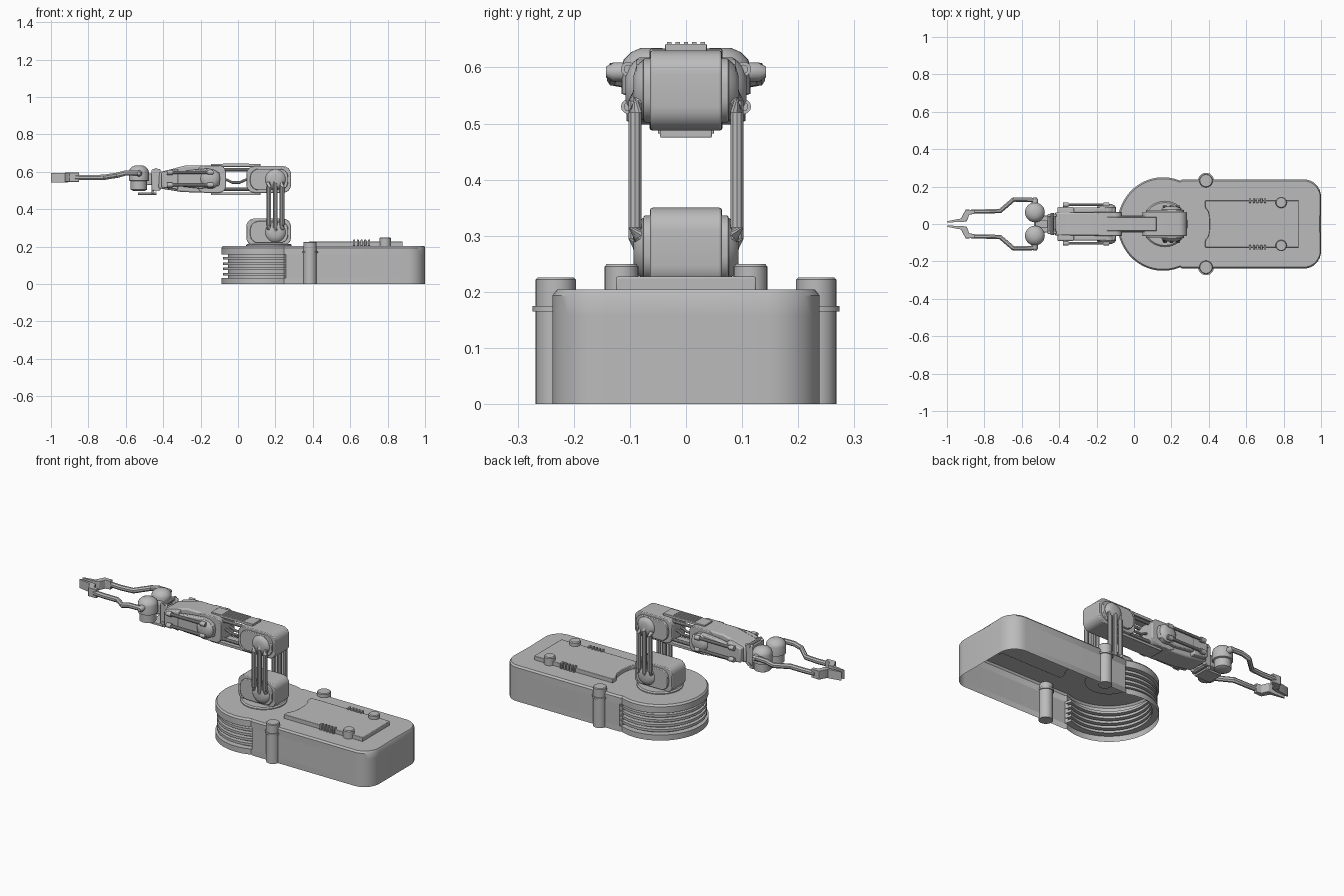
import bpy, bmesh, math
from mathutils import Vector

if "Cube" in bpy.data.objects:
    bpy.data.objects.remove(bpy.data.objects["Cube"])

grey = bpy.data.materials.new("plain_grey")
grey.diffuse_color = (0.5, 0.5, 0.5, 1)
grey.use_nodes = True
grey.node_tree.nodes["Principled BSDF"].inputs["Base Color"].default_value = grey.diffuse_color


def finish(name, bm, bevel=0.0, smooth=True):
    bmesh.ops.recalc_face_normals(bm, faces=bm.faces)
    me = bpy.data.meshes.new(name)
    bm.to_mesh(me)
    bm.free()
    me.materials.append(grey)
    ob = bpy.data.objects.new(name, me)
    bpy.context.collection.objects.link(ob)
    if bevel:
        m = ob.modifiers.new("bevel", 'BEVEL')
        m.width, m.segments, m.limit_method = bevel, 2, 'ANGLE'
    if smooth:
        bpy.ops.object.select_all(action='DESELECT')
        ob.select_set(True)
        bpy.context.view_layer.objects.active = ob
        bpy.ops.object.shade_smooth_by_angle(angle=math.radians(35))
    return ob


def loft(name, rings, cap_start=True, cap_end=True, bevel=0.0):
    bm = bmesh.new()
    vs = [[bm.verts.new(p) for p in r] for r in rings]
    n = len(vs[0])
    for a, b in zip(vs, vs[1:]):
        for i in range(n):
            j = (i + 1) % n
            bm.faces.new((a[i], a[j], b[j], b[i]))
    if cap_start:
        bm.faces.new(vs[0])
    if cap_end:
        bm.faces.new(vs[-1])
    return finish(name, bm, bevel)


def prism(name, pts, axis, lo, hi, bevel=0.0):
    put = (lambda p, h: (p[0], h, p[1])) if axis == 'y' else (lambda p, h: (p[0], p[1], h))
    return loft(name, [[put(p, h) for p in pts] for h in (lo, hi)], bevel=bevel)


def box(name, x, y, z, bevel=0.0):
    return prism(name, [(x[0], y[0]), (x[1], y[0]), (x[1], y[1]), (x[0], y[1])], 'z', z[0], z[1], bevel)


def lathe(name, c, profile, axis='z', sign=1, n=28):
    # profile holds (radius, distance along axis)
    rings = []
    for r, h in profile:
        ring = []
        for i in range(n):
            a = 2 * math.pi * i / n
            u, v = r * math.cos(a), r * math.sin(a)
            off = {'z': (u, v, h), 'y': (u, sign * h, v), 'x': (h, u, v)}[axis]
            ring.append(Vector(c) + Vector(off))
        rings.append(ring)
    return loft(name, rings)


def tube(name, pts, r, n=10, sy=1.0):
    # sweep a round section along a polyline
    pts = [Vector(p) for p in pts]
    rings = []
    for i, p in enumerate(pts):
        t = (pts[min(i + 1, len(pts) - 1)] - pts[max(i - 1, 0)]).normalized()
        side = t.cross(Vector((0, 0, 1)))
        side = side.normalized() if side.length > 0.1 else Vector((0, 1, 0))
        up = side.cross(t).normalized()
        ring = []
        for k in range(n):
            a = 2 * math.pi * (k + 0.5) / n
            ring.append(p + side * (r * sy * math.cos(a)) + up * (r * math.sin(a)))
        rings.append(ring)
    return loft(name, rings)


def round_rect(x0, x1, z0, z1, r, n=6):
    pts = []
    for cx, cz, a0 in ((x1 - r, z1 - r, 0), (x0 + r, z1 - r, 90), (x0 + r, z0 + r, 180), (x1 - r, z0 + r, 270)):
        for i in range(n + 1):
            a = math.radians(a0 + 90 * i / n)
            pts.append((cx + r * math.cos(a), cz + r * math.sin(a)))
    return pts


# base shell, open underneath, with grooved vents around the round end
half = []
for i in range(19):
    a = math.radians(180 - 112 * i / 18)
    half.append((0.155 + 0.243 * math.cos(a), 0.25 * math.sin(a)))
half.append((0.256, 0.237))
for i in range(9):
    a = math.radians(90 - 90 * i / 8)
    half.append((0.91 + 0.09 * math.cos(a), 0.145 + 0.093 * math.sin(a)))
half.append((1.0, 0))
outline = half + [(x, -y) for x, y in reversed(half[1:-1])]


def base_ring(z, groove=0.0, inset=0.0):
    ring = []
    for x, y in outline:
        d = Vector((x - min(max(x, 0.155), 0.9), y))
        d = d.normalized() if d.length > 1e-4 else Vector((1, 0))
        k = inset + (groove if x < 0.25 else 0)
        ring.append((x - d.x * k, y - d.y * k, z))
    return ring


rings = [base_ring(0)]
for i in range(5):
    z = 0.032 + i * 0.028
    g = 0.008 if i < 4 else 0
    rings += [base_ring(z, 0.008 if i else 0), base_ring(z, 0.035), base_ring(z + 0.014, 0.035),
              base_ring(z + 0.014, g)]
rings += [base_ring(0.194), base_ring(0.204, 0, 0.008)]
loft("base_shell", rings, cap_start=False)

# lid plate with a concave end
lid = [(0.88, -0.125), (0.88, 0.125), (0.38, 0.125), (0.38, 0.095)]
lid += [(0.385 + 0.02 * math.cos(math.radians(t)), 0.08 * math.sin(math.radians(t))) for t in range(90, -91, -15)]
lid += [(0.38, -0.095), (0.38, -0.125)]
prism("lid_plate", lid, 'z', 0.2, 0.227, 0.003)

# turntable
lathe("turntable", (0.165, 0, 0), [(0.122, 0.2), (0.122, 0.209), (0.115, 0.215), (0.09, 0.215)])

for s in (-1, 1):
    # side posts with collars, lid knobs and grip ridges
    lathe("side_post", (0.385, s * 0.232, 0),
          [(0.036, 0), (0.036, 0.165), (0.042, 0.165), (0.042, 0.175), (0.036, 0.175), (0.036, 0.222), (0.032, 0.226)])
    lathe("lid_knob", (0.787, s * 0.115, 0), [(0.03, 0.2), (0.03, 0.245), (0.026, 0.25)])
    for i in range(5):
        x = 0.615 + i * 0.02
        box("grip_ridge", (x, x + 0.011), (s * 0.125 - 0.012, s * 0.125 + 0.012), (0.204, 0.237), 0.002)

# two main joints with stepped sides and domed caps
for name, z0, z1 in (("lower_joint", 0.205, 0.35), ("upper_joint", 0.488, 0.63)):
    prism(name, round_rect(0.045, 0.283, z0, z1, 0.042), 'y', -0.064, 0.064, 0.004)
    prism(name + "_side", round_rect(0.065, 0.268, z0 + 0.014, z1 - 0.014, 0.045), 'y', -0.076, 0.076, 0.003)
    zc = (z0 + z1) / 2
    for s in (-1, 1):
        lathe(name + "_cap", (0.2, 0, zc), [(0.054, 0.06), (0.054, 0.077), (0.045, 0.088), (0.025, 0.094)], 'y', s)

# link rods joining the two joints
for s in (-1, 1):
    for x, e in ((0.165, 0.0), (0.2, 0.02), (0.235, 0.0)):
        tube("link_rod", [(x, s * 0.075, 0.295 - e), (x, s * 0.083, 0.298 - e), (x, s * 0.091, 0.315 - e),
                          (x, s * 0.091, 0.52 + e), (x, s * 0.083, 0.538 + e), (x, s * 0.075, 0.54 + e)], 0.0125)

# neck between upper joint and forearm
box("neck_top_plate", (-0.145, 0.12), (-0.037, 0.037), (0.627, 0.642), 0.002)
box("neck_bottom_plate", (-0.145, 0.12), (-0.046, 0.046), (0.475, 0.49), 0.002)
for i in range(5):
    y = (i - 2) * 0.015
    box("neck_rib", (-0.08, 0.06), (y - 0.004, y + 0.004), (0.638, 0.645))
for s in (-1, 1):
    for z in (0.507, 0.612):
        tube("neck_rod", [(-0.09, s * 0.035, z), (0.07, s * 0.035, z)], 0.009)
    tube("neck_cable", [(-0.09, s * 0.02, 0.565), (-0.055, s * 0.02, 0.555), (-0.03, s * 0.02, 0.543),
                        (0.01, s * 0.02, 0.543), (0.035, s * 0.02, 0.555), (0.07, s * 0.02, 0.565)], 0.007)

# forearm: elbow block, tapered body, head block
prism("elbow_block", round_rect(-0.215, -0.065, 0.488, 0.634, 0.035), 'y', -0.065, 0.065, 0.004)
prism("forearm_body", [(-0.18, 0.488), (-0.18, 0.634), (-0.28, 0.634), (-0.42, 0.598), (-0.425, 0.512), (-0.3, 0.492)],
      'y', -0.062, 0.062, 0.008)
prism("forearm_head", [(-0.32, 0.505), (-0.32, 0.617), (-0.345, 0.614), (-0.41, 0.597), (-0.41, 0.517)],
      'y', -0.09, 0.09, 0.006)
for s in (-1, 1):
    ys = sorted((s * 0.06, s * 0.088))
    prism("forearm_side_plate", [(-0.1, 0.525), (-0.1, 0.595), (-0.16, 0.618), (-0.25, 0.61), (-0.38, 0.59), (-0.38, 0.53),
                                 (-0.2, 0.51)], 'y', ys[0], ys[1], 0.006)
    lathe("elbow_cap", (-0.148, 0, 0.562), [(0.052, 0.06), (0.052, 0.088), (0.043, 0.1), (0.024, 0.108)], 'y', s)
    for z in (0.53, 0.597):
        tube("forearm_rod", [(-0.375, s * 0.103, z), (-0.13, s * 0.103, z)], 0.008)
        for x in (-0.365, -0.148):
            lathe("rod_clamp", (x, s * 0.103, z), [(0.013, -0.015), (0.013, 0.015)], 'x', n=12)
            yy = sorted((s * 0.075, s * 0.11))
            box("clamp_foot", (x - 0.012, x + 0.012), yy, (z - 0.009, z + 0.009), 0.002)

# wrist bracket
box("wrist_core", (-0.445, -0.41), (-0.03, 0.03), (0.53, 0.585), 0.004)
for s in (-1, 1):
    box("wrist_cheek", (-0.46, -0.415), sorted((s * 0.038, s * 0.054)), (0.5, 0.615), 0.005)
for z in (0.505, 0.61):
    tube("wrist_pin", [(-0.438, -0.058, z), (-0.438, 0.058, z)], 0.01)
box("wrist_plate", (-0.462, -0.448), (-0.05, 0.05), (0.482, 0.61), 0.002)
box("wrist_shelf", (-0.535, -0.435), (-0.045, 0.045), (0.477, 0.489), 0.002)
box("wrist_neck", (-0.53, -0.45), (-0.02, 0.02), (0.53, 0.59), 0.004)

for s in (-1, 1):
    # domed gripper motors
    lathe("gripper_motor", (-0.53, s * 0.062, 0),
          [(0.03, 0.498), (0.044, 0.505), (0.044, 0.55), (0.053, 0.553), (0.053, 0.602), (0.049, 0.614), (0.036, 0.627),
           (0.018, 0.635)])
    lathe("finger_pivot", (-0.53, s * 0.1, 0.592), [(0.017, 0), (0.017, 0.03), (0.009, 0.043)], 'y', s, 12)
    # cranked finger and its tip
    tube("finger_arm", [(-0.525, s * 0.128, 0.594), (-0.6, s * 0.13, 0.594), (-0.645, s * 0.13, 0.582),
                        (-0.715, s * 0.07, 0.571), (-0.79, s * 0.067, 0.569), (-0.87, s * 0.067, 0.571)], 0.015, 8, 0.85)
    block = [(-0.85, 0.055), (-0.85, 0.075), (-0.9, 0.077), (-0.925, 0.03), (-0.925, 0.012), (-0.895, 0.014), (-0.88, 0.05)]
    prism("finger_block", [(x, s * y) for x, y in block], 'z', 0.546, 0.596, 0.002)
    tip = [(-0.91, 0.012), (-0.91, 0.032), (-0.995, 0.016), (-1.0, 0.012), (-0.995, 0.008)]
    prism("finger_tip", [(x, s * y) for x, y in tip], 'z', 0.544, 0.594)
